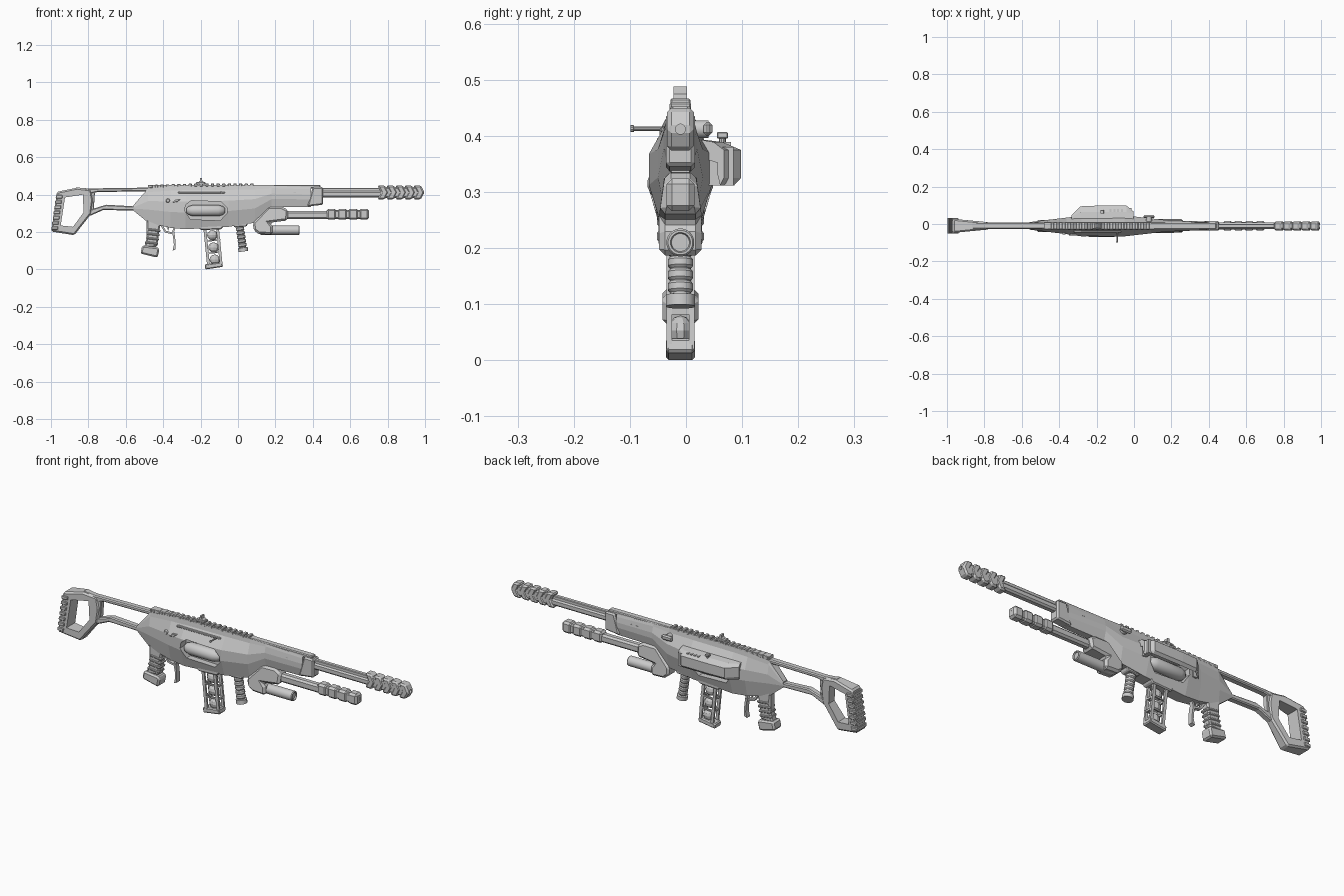
import bpy, bmesh, math
from mathutils import Vector

YC = -0.01  # the rifle's centre plane


def finish(name, bm, bevel=0, smooth=False):
    bmesh.ops.recalc_face_normals(bm, faces=bm.faces)
    me = bpy.data.meshes.new(name)
    bm.to_mesh(me)
    bm.free()
    ob = bpy.data.objects.new(name, me)
    bpy.context.collection.objects.link(ob)
    if smooth:
        bpy.ops.object.select_all(action='DESELECT')
        bpy.context.view_layer.objects.active = ob
        ob.select_set(True)
        bpy.ops.object.shade_smooth_by_angle(angle=math.radians(35))
    if bevel:
        m = ob.modifiers.new("bevel", 'BEVEL')
        m.width, m.segments, m.limit_method = bevel, 1, 'ANGLE'
        m.angle_limit = math.radians(40)
    return ob


def loft(name, rings, bevel=0, smooth=False):
    bm = bmesh.new()
    vs = [[bm.verts.new(p) for p in r] for r in rings]
    n = len(vs[0])
    for a, b in zip(vs, vs[1:]):
        for i in range(n):
            bm.faces.new((a[i], a[(i + 1) % n], b[(i + 1) % n], b[i]))
    bm.faces.new(vs[0])
    bm.faces.new(vs[-1])
    return finish(name, bm, bevel, smooth)


def prism(name, pts, hw, y=YC, bevel=0):
    """Side profile (x, z) extruded across y; hw is a half width or a function of x, z."""
    w = hw if callable(hw) else (lambda x, z: hw)
    return loft(name, [[(x, y + s * w(x, z), z) for x, z in pts] for s in (-1, 1)], bevel)


def box(name, x0, x1, z0, z1, hw, y=YC, bevel=0):
    return prism(name, [(x0, z0), (x1, z0), (x1, z1), (x0, z1)], hw, y, bevel)


def lathe(name, p0, p1, prof, n=16):
    """Turned part between p0 and p1, prof = (fraction along, radius)."""
    p0, p1 = Vector(p0), Vector(p1)
    q = (p1 - p0).to_track_quat('Z', 'Y')
    rings = []
    for t, r in prof:
        rings.append([p0.lerp(p1, t) + q @ Vector((r * math.cos(a), r * math.sin(a), 0))
                      for a in (2 * math.pi * (i + .5) / n for i in range(n))])
    return loft(name, rings, smooth=True)


def cut(ob, cutter):
    m = ob.modifiers.new("cut", 'BOOLEAN')
    m.operation, m.object, m.solver = 'DIFFERENCE', cutter, 'EXACT'
    dg = bpy.context.evaluated_depsgraph_get()
    me = bpy.data.meshes.new_from_object(ob.evaluated_get(dg))
    ob.modifiers.clear()
    ob.data = me
    bpy.data.objects.remove(cutter)


# receiver body: faceted cross-sections along x
def section(x, zt, zb, wt, wm, wb):
    h = zt - zb
    half = [(wt, zt), (wt + .004, zt - .11 * h), (wm, zb + .63 * h), (wm, zb + .38 * h), (wb, zb)]
    return [(x, YC + w, z) for w, z in half] + [(x, YC - w, z) for w, z in reversed(half)]


body = loft("receiver_body", [section(*s) for s in (
    (-.56, .342, .315, .014, .02, .014), (-.48, .434, .25, .018, .03, .02),
    (-.36, .446, .222, .018, .044, .025), (-.28, .45, .215, .018, .056, .03),
    (-.05, .45, .228, .018, .056, .03), (.09, .45, .25, .018, .04, .025),
    (.18, .448, .332, .018, .03, .018), (.39, .44, .335, .017, .023, .016))])
# window recesses on both sides, with a round canister in each
window = [(-.285, .315), (-.255, .268), (-.095, .262), (-.06, .3), (-.06, .33),
          (-.09, .362), (-.25, .368), (-.28, .345)]
for side, tag in ((-1, "near"), (1, "far")):
    cut(body, prism("cutter", window, .05, y=YC + side * .062))
    y = YC + side * .028
    lathe(tag + "_canister", (-.275, y, .315), (-.07, y, .315),
          [(0, .012), (.05, .023), (.17, .031), (.83, .031), (.95, .023), (1, .012)])

# front block of the fore-end
box("fore_end_rib", .08, .44, .434, .452, .017, bevel=.004)
prism("fore_end_block", [(.37, .336), (.385, .338), (.455, .346), (.455, .44), (.4, .441)], .026, bevel=.007)

# toothed top rail
box("top_rail", -.48, .09, .435, .452, .017)
for i in range(19):
    x = -.475 + i * .03
    z = .448 + .008 * min(1, i / 8)
    box("rail_tooth", x, x + .018, z - .014, z + .004, .019, bevel=.003)

# sight
box("sight_base", -.225, -.175, .455, .467, .018, bevel=.003)
prism("sight_post", [(-.212, .465), (-.18, .465), (-.192, .475), (-.193, .488), (-.203, .488), (-.203, .475)], .012)

# main barrel and chevron muzzle brake
box("barrel", .44, .77, .386, .42, .018, bevel=.008)
box("barrel_top_rail", .44, .77, .416, .435, .011, bevel=.003)
box("muzzle_core", .76, .975, .383, .441, .02, bevel=.008)
for i in range(5):
    x, L, d = .745 + i * .048, .04, .02
    seg = prism("muzzle_chevron", [(x, .45), (x + L, .45), (x + L + d, .412), (x + L, .374),
                                   (x, .374), (x + d, .412)], .024, bevel=.008)
    if i == 4:
        cut(seg, lathe("cutter", (.96, YC, .412), (1.05, YC, .412), [(0, .009), (1, .009)]))

# lower barrel and its segmented muzzle
box("lower_barrel", .25, .5, .27, .312, .019, bevel=.009)
box("lower_muzzle_core", .48, .7, .27, .318, .02, bevel=.008)
for i in range(4):
    x = .473 + i * .058
    seg = box("lower_muzzle_segment", x, x + .054, .266, .324, .025, bevel=.01)
    if i == 3:
        cut(seg, box("cutter", .68, .75, .287, .302, .0075))

# under-barrel housing and lamp tube
prism("lower_housing", [(.08, .25), (.16, .336), (.235, .336), (.268, .318), (.265, .262), (.17, .25),
                        (.185, .23), (.185, .186), (.11, .19), (.083, .21)],
      lambda x, z: .038 if z < .3 else .028, bevel=.011)
lathe("lamp_tube", (.12, YC, .21), (.33, YC, .21), [(0, .025), (.98, .025), (1, .022), (1, .018), (.97, .016)], 20)

# front hand grip, ribbed
prof = [(0, .02)]
for k in range(5):
    t = .15 + k * .14
    prof += [(t, .019), (t + .03, .023), (t + .1, .023), (t + .13, .019)]
prof += [(.86, .019), (.87, .027), (1, .027)]
lathe("front_grip", (.006, YC, .25), (.029, YC, .096), prof, 12)
prism("front_grip_mount", [(-.02, .225), (.045, .23), (.06, .26), (-.03, .26)], .024, bevel=.004)

# pistol grip with ribs and flared foot
prism("pistol_grip", [(-.49, .28), (-.41, .26), (-.422, .2), (-.432, .12), (-.503, .115), (-.488, .17)],
      .022, bevel=.008)
for z in (.135, .158, .181, .204):
    x = -.5 + (z - .12) * .2
    prism("grip_rib", [(x, z + .004), (x + .068, z - .004), (x + .07, z + .009), (x + .002, z + .017)],
          .025, bevel=.004)
prism("grip_foot", [(-.512, .128), (-.43, .118), (-.42, .108), (-.43, .063), (-.522, .085)], .032, bevel=.008)

# trigger guard, trigger and drop lever
prism("trigger_guard", [(-.415, .235), (-.39, .197), (-.345, .187), (-.333, .23), (-.343, .23),
                        (-.353, .198), (-.385, .207), (-.402, .235)], .01)
prism("trigger", [(-.385, .235), (-.37, .235), (-.368, .22), (-.372, .207), (-.378, .218)], .006)
prism("drop_lever", [(-.352, .2), (-.34, .2), (-.334, .15), (-.334, .107), (-.35, .1), (-.343, .13), (-.345, .16)],
      .013)

# open-frame magazine holding low-poly balls
for x in (-.187, -.119):
    for s in (-1, 1):
        prism("magazine_post", [(x, .24), (x + .015, .24), (x + .037, .02), (x + .022, .02)], .005, y=YC + s * .02)
for z in (.212, .147, .082):
    x = -.187 + (.24 - z) * .1
    for s in (-1, 1):
        prism("magazine_crossbar", [(x, z), (x + .083, z + .008), (x + .083, z + .015), (x, z + .007)],
              .004, y=YC + s * .021)
    for dx in (0, .07):
        box("magazine_end_bar", x + dx + .003, x + dx + .012, z, z + .01, .022)
for z in (.183, .118, .053):
    bm = bmesh.new()
    bmesh.ops.create_uvsphere(bm, u_segments=10, v_segments=6, radius=1)
    for v in bm.verts:
        v.co = Vector((v.co.x * .03 - .137 + (.183 - z) * .1, v.co.y * .022 + YC, v.co.z * .027 + z))
    finish("magazine_ball", bm)
prism("magazine_base", [(-.176, 0), (-.08, .014), (-.085, .04), (-.178, .027)], .026, bevel=.005)
prism("magazine_well", [(-.2, .21), (-.09, .215), (-.07, .24), (-.22, .24)], .032, bevel=.005)

# skeleton stock: tapered butt ring, pad ribs and two struts
butt_w = lambda x, z: .02 + .1 * max(0, min(.2, -.79 - x))
butt = prism("stock_butt", [(-.998, .203), (-.968, .415), (-.86, .437), (-.785, .427), (-.775, .37), (-.785, .297),
                            (-.875, .183)], butt_w, bevel=.008)
cut(butt, prism("cutter", [(-.948, .235), (-.925, .385), (-.83, .4), (-.825, .305), (-.882, .228)], .1))
for i in range(7):
    z = .212 + i * .028
    x = -1.0 + (z - .203) * .142
    prism("butt_pad_rib", [(x, z), (x + .035, z), (x + .037, z + .018), (x + .002, z + .018)], .042, bevel=.003)
prism("stock_upper_strut", [(-.87, .439), (-.8, .433), (-.46, .438), (-.46, .418), (-.75, .414), (-.79, .405)],
      .017, bevel=.005)
prism("stock_lower_strut", [(-.795, .285), (-.72, .318), (-.53, .314), (-.53, .336), (-.705, .346), (-.79, .32)],
      .017, bevel=.005)
prism("stock_rear_brace", [(-.79, .3), (-.772, .31), (-.765, .41), (-.79, .42)], .014, bevel=.003)

# hood over the far window: arched shell tapering at its ends
hood = [(.0, .396), (.065, .389), (.098, .375), (.098, .325), (.086, .312), (.078, .33), (.078, .352), (.0, .366)]
loft("side_hood", [[(x, .03 + (y - .03) * k if y > .03 else .01, z) for y, z in hood]
                   for x, k in ((-.335, .25), (-.285, .95), (-.2, 1), (-.04, 1), (-.003, .55))])
for x, k in ((-.325, .35), (-.035, 1)):
    prism("hood_end", [(x, .312), (x + .022, .312), (x + .022, .38), (x, .38)], .025 * k, y=.03 + .03 * k)
lathe("hood_knob_stem", (-.17, .065, .38), (-.17, .065, .398), [(0, .006), (1, .006)], 10)
box("hood_knob", -.18, -.16, .395, .407, .01, y=.065, bevel=.002)
for i in range(4):
    box("hood_vent", -.13 + i * .02, -.12 + i * .02, .378, .389, .012, y=.068)

# small side fittings: bolt slot, bolt handle, dials, lug
box("bolt_slot", -.32, -.07, .407, .416, .006, y=-.04, bevel=.002)
lathe("bolt_handle", (-.09, -.035, .413), (-.09, -.099, .413),
      [(0, .004), (.9, .004), (.91, .006), (1, .006)], 10)
lathe("dial", (-.375, -.035, .368), (-.375, -.056, .368), [(0, .011), (.8, .011), (1, .008)], 12)
prism("selector", [(-.35, .358), (-.325, .361), (-.305, .377), (-.335, .374)], .012, y=-.05, bevel=.002)
lathe("side_lug_stem", (.08, .005, .412), (.08, .04, .412), [(0, .016), (1, .016)], 12)
box("side_lug", .05, .11, .4, .425, .008, y=.039, bevel=.006)
for i in range(6):
    box("fore_end_rivet", .12 + i * .035, .135 + i * .035, .41, .414, .0255)
